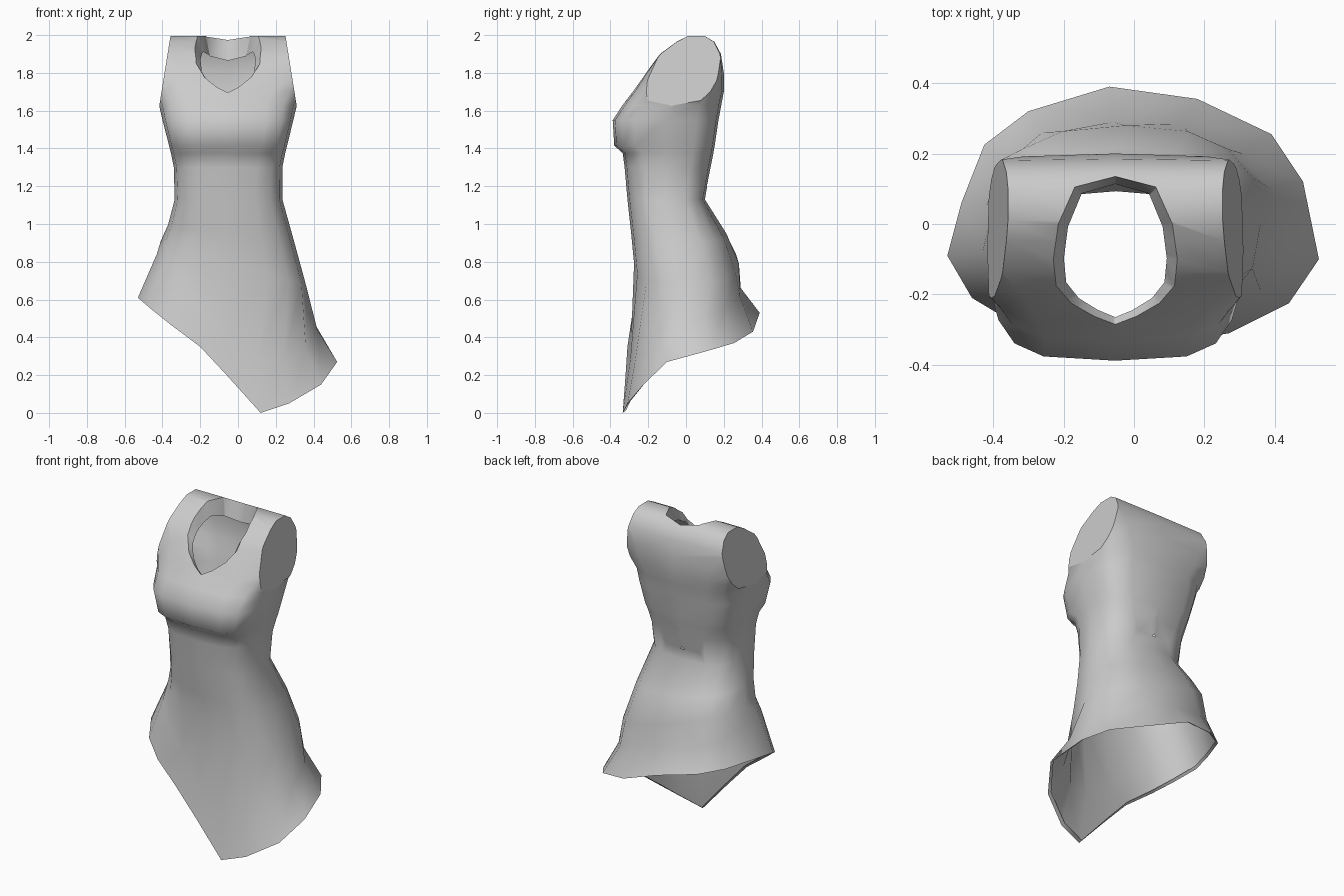
import bpy, bmesh, math
from mathutils import Vector

if "Cube" in bpy.data.objects:
    bpy.data.objects.remove(bpy.data.objects["Cube"])

CX = -0.053   # centre line of the body
N = 16        # columns around the body

cloth = bpy.data.materials.new("grey_cloth")
cloth.use_nodes = True
cloth.diffuse_color = (0.6, 0.6, 0.6, 1)
cloth.node_tree.nodes["Principled BSDF"].inputs["Base Color"].default_value = (0.6, 0.6, 0.6, 1)


def ring(z, x0, x1, y0, y1, n=2.6, tilt=0.0):
    """Rounded box section, starting at the front and running towards +x."""
    pts = []
    for k in range(N):
        a = math.tau * k / N - math.pi / 2
        c, s = math.cos(a), math.sin(a)
        x = (x0 + x1) / 2 + (x1 - x0) / 2 * math.copysign(abs(c) ** (2 / n), c)
        y = (y0 + y1) / 2 + (y1 - y0) / 2 * math.copysign(abs(s) ** (2 / n), s)
        pts.append((x, y, z + tilt * (x - CX)))
    return pts


# Slanted hem and the bend just above it
hem = [(-.06, -.32, .2), (.12, -.335, 0), (.27, -.31, .05), (.44, -.225, .15),
       (.525, -.1, .27), (.48, .12, .33), (.39, .255, .37), (.18, .355, .43),
       (-.07, .39, .53), (-.3, .32, .57), (-.425, .225, .6), (-.49, .06, .61),
       (-.53, -.09, .61), (-.46, -.21, .55), (-.36, -.27, .47), (-.2, -.31, .35)]
bend = [(-.06, -.29, .4), (.1, -.295, .28), (.24, -.27, .27), (.36, -.19, .33),
        (.42, -.06, .44), (.39, .1, .5), (.31, .2, .54), (.13, .285, .62),
        (-.06, .29, .66), (-.26, .26, .7), (-.38, .18, .75), (-.42, .05, .8),
        (-.43, -.08, .84), (-.38, -.19, .8), (-.3, -.25, .7), (-.18, -.28, .55)]

rings = [hem, bend,
         ring(.80, -.41, .36, -.275, .28, 2.5, -.3),
         ring(.95, -.37, .30, -.29, .215, 2.6, -.15),
         ring(1.13, -.335, .235, -.31, .10, 2.8),
         ring(1.30, -.34, .235, -.325, .13, 3),
         ring(1.375, -.355, .25, -.335, .145, 3.2),
         ring(1.415, -.365, .26, -.38, .152, 3.6),
         ring(1.55, -.4, .293, -.388, .172, 3.6),
         ring(1.63, -.418, .312, -.335, .187, 3.2),
         ring(1.70, -.453, .347, -.282, .2, 3.4),
         ring(1.80, -.473, .367, -.215, .2, 4),
         ring(1.90, -.56, .45, -.14, .185, 5),
         ring(1.965, -.6, .5, -.05, .15, 6),
         ring(1.995, -.6, .5, .01, .1, 6)]


def make_object(name, bm):
    bmesh.ops.recalc_face_normals(bm, faces=bm.faces)
    me = bpy.data.meshes.new(name)
    bm.to_mesh(me)
    bm.free()
    me.materials.append(cloth)
    ob = bpy.data.objects.new(name, me)
    bpy.context.collection.objects.link(ob)
    return ob


def bridge(bm, a, b):
    for i in range(len(a)):
        j = (i + 1) % len(a)
        bm.faces.new((a[i], a[j], b[j], b[i]))


# Closed body block
bm = bmesh.new()
loops = [[bm.verts.new(p) for p in r] for r in rings]
for a, b in zip(loops, loops[1:]):
    bridge(bm, a, b)
bm.faces.new(loops[-1])
BASE = Vector((-.05, 0, .42))
base = bm.verts.new(BASE)
for i in range(N):
    bm.faces.new((loops[0][(i + 1) % N], loops[0][i], base))
bmesh.ops.recalc_face_normals(bm, faces=bm.faces)

# Flat, slightly slanted arm openings
for side in (-1, 1):
    faces = [f for f in bm.faces if all(v.co.z > 1.5 for v in f.verts)]
    geom = list({e for f in faces for e in f.edges} | {v for f in faces for v in f.verts}) + faces
    cut = bmesh.ops.bisect_plane(bm, geom=geom, dist=1e-5, clear_outer=True,
                                 plane_co=(CX + side * .307, 0, 1.98),
                                 plane_no=(side, 0, .16))
    edges = [e for e in cut["geom_cut"] if isinstance(e, bmesh.types.BMEdge)]
    bmesh.ops.holes_fill(bm, edges=[e for e in edges if e.is_boundary], sides=0)
body = make_object("tunic", bm)

# Egg-shaped neck cutter
half = [(.06, -.262), (.125, -.225), (.168, -.175), (.176, -.1), (.162, 0), (.115, .105)]
egg = [(0, -.285)] + half + [(0, .135)] + [(-x, y) for x, y in reversed(half)]
bm = bmesh.new()
low, top = [[bm.verts.new((CX + x, y, z)) for x, y in egg] for z in (1.2, 2.2)]
bridge(bm, low, top)
bm.faces.new(top)
bm.faces.new(low[::-1])
cutter = make_object("neck_cutter", bm)
cutter.hide_render = True
mod = body.modifiers.new("neck", "BOOLEAN")
mod.object, mod.operation, mod.solver = cutter, "DIFFERENCE", "EXACT"
deps = bpy.context.evaluated_depsgraph_get()
cut_mesh = bpy.data.meshes.new_from_object(body.evaluated_get(deps))
body.modifiers.clear()
body.data = cut_mesh
bpy.data.objects.remove(cutter)


def in_neck(co):
    x, y = co.x - CX, co.y
    for (ax, ay), (bx, by) in zip(egg, egg[1:] + egg[:1]):
        if (bx - ax) * (y - ay) - (by - ay) * (x - ax) < -1e-4:
            return False
    return co.z > 1.1


# Open the shell at the neck and the hem
bm = bmesh.new()
bm.from_mesh(cut_mesh)
inner = [f for f in bm.faces if all(in_neck(v.co) for v in f.verts)
         or any((v.co - BASE).length < 1e-3 for v in f.verts)]
bmesh.ops.delete(bm, geom=inner, context="FACES")

# Turn both rims inward
rim = [e for e in bm.edges if e.is_boundary]
new = bmesh.ops.extrude_edge_only(bm, edges=rim)["geom"]
for v in [g for g in new if isinstance(g, bmesh.types.BMVert)]:
    if v.co.z > 1.2:
        back = (v.co.y + .285) / .42
        v.co.x = CX + (v.co.x - CX) * .83
        v.co.y = -.08 + (v.co.y + .08) * .9
        v.co.z -= .02 + .09 * back
    else:
        v.co.x = CX + (v.co.x - CX) * .97
        v.co.y *= .95
        v.co.z += .012

# Smooth cloth with crisp rims and arm openings
for f in bm.faces:
    f.smooth = True
caps = {f for f in bm.faces if f.calc_area() > .05 and abs(f.normal.x) > .95 and f.calc_center_median().z > 1.6}
for e in bm.edges:
    e.smooth = len(e.link_faces) == 2 and e.calc_face_angle(0) < math.radians(50) \
        and not caps.intersection(e.link_faces)
bm.to_mesh(cut_mesh)
bm.free()
